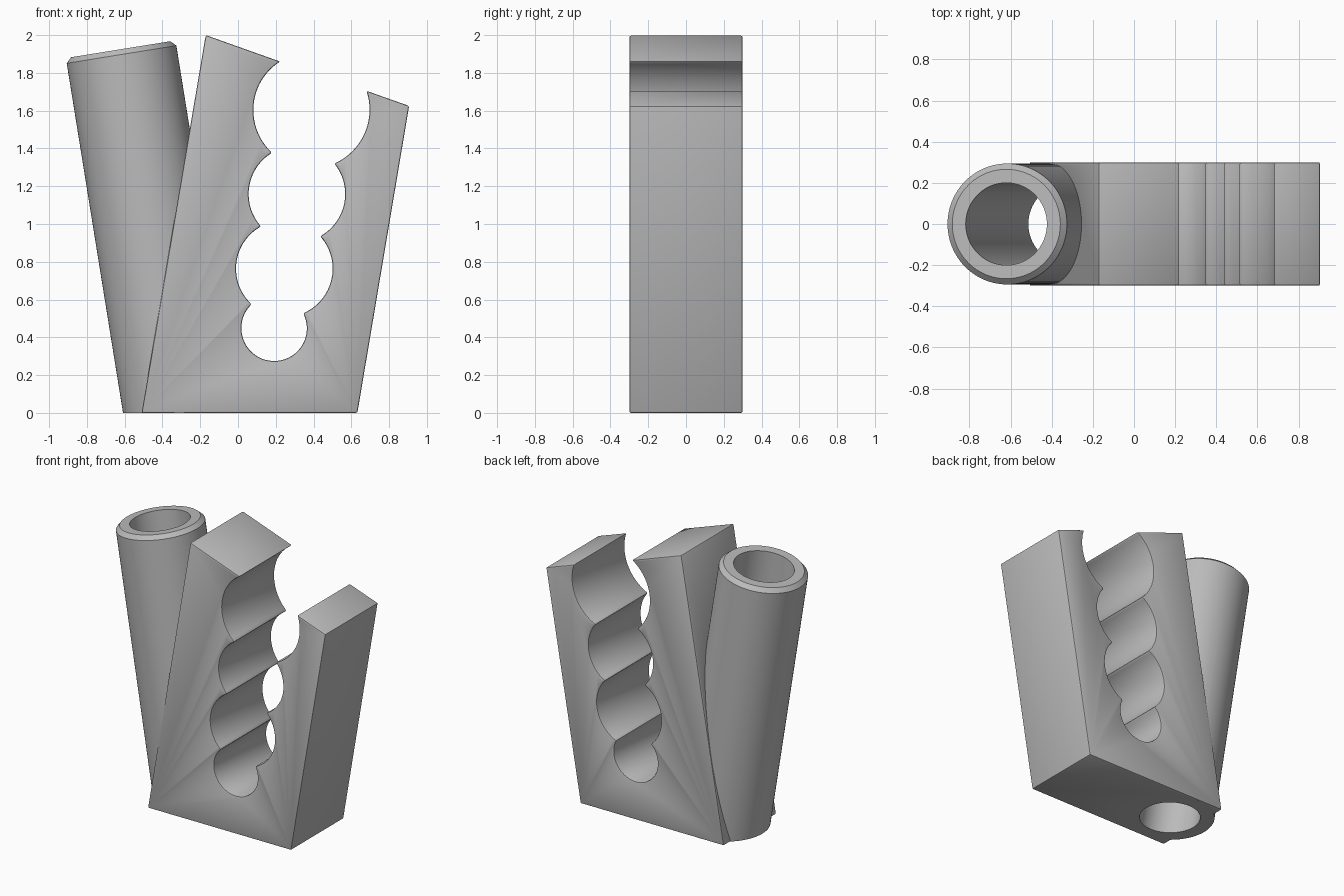
import bpy, bmesh, math
from mathutils import Vector, Matrix

cube = bpy.data.objects.get("Cube")
if cube:
    bpy.data.objects.remove(cube, do_unlink=True)

HALF_DEPTH = 0.3
TILT = math.atan(0.161)              # lean of the tube towards -x
TUBE_FOOT = Vector((-0.311, 0, 0))   # where the tube axis meets the ground
TUBE_LENGTH = 1.95

grey = bpy.data.materials.new("plain grey")
grey.use_nodes = True
colour = (0.5, 0.5, 0.5, 1)
grey.diffuse_color = colour
grey.node_tree.nodes["Principled BSDF"].inputs["Base Color"].default_value = colour


def make_object(name, bm):
    bmesh.ops.recalc_face_normals(bm, faces=bm.faces)
    mesh = bpy.data.meshes.new(name)
    bm.to_mesh(mesh)
    bm.free()
    mesh.materials.append(grey)
    obj = bpy.data.objects.new(name, mesh)
    bpy.context.collection.objects.link(obj)
    return obj


def arc(start, end, centre, steps=22):
    """Points strictly between start and end, clockwise around the centre."""
    cx, cz = centre
    a0 = math.atan2(start[1] - cz, start[0] - cx)
    a1 = math.atan2(end[1] - cz, end[0] - cx)
    sweep = (a0 - a1) % math.tau
    r0, r1 = math.dist(start, centre), math.dist(end, centre)
    points = []
    for i in range(1, steps):
        t = i / steps
        r = r0 + (r1 - r0) * t
        points.append((cx + r * math.cos(a0 - sweep * t), cz + r * math.sin(a0 - sweep * t)))
    return points


def lathe(name, profile, steps=96):
    """Closed solid of revolution on the tilted tube axis, from (radius, height) pairs."""
    bm = bmesh.new()
    rings = [[bm.verts.new((r * math.cos(math.tau * i / steps),
                            r * math.sin(math.tau * i / steps), h)) for i in range(steps)]
             for r, h in profile]
    for low, high in zip(rings, rings[1:]):
        for i in range(steps):
            j = (i + 1) % steps
            bm.faces.new((low[i], low[j], high[j], high[i]))
    bm.faces.new(rings[0][::-1])
    bm.faces.new(rings[-1])
    bm.transform(Matrix.Translation(TUBE_FOOT) @ Matrix.Rotation(-TILT, 4, 'Y'))
    return bm


def apply_modifier(obj, kind, **settings):
    mod = obj.modifiers.new(kind.title(), kind)
    for key, value in settings.items():
        setattr(mod, key, value)
    bpy.context.view_layer.objects.active = obj
    bpy.ops.object.modifier_apply(modifier=mod.name)


def combine(obj, other, operation):
    apply_modifier(obj, 'BOOLEAN', object=other, operation=operation, solver='EXACT')
    bpy.data.objects.remove(other, do_unlink=True)


# Slot of four overlapping round pockets: cusps on each wall, top to bottom
centres = [(0.387, 1.61), (0.312, 1.16), (0.245, 0.767), (0.192, 0.448)]
right_cusps = [(0.68, 1.705), (0.51, 1.32), (0.435, 0.935), (0.345, 0.527)]
left_cusps = [(0.223, 1.86), (0.18, 1.377), (0.122, 0.987), (0.072, 0.575)]

# Block outline, running anticlockwise from the lower left
outline = [(-0.51, 0), (0.632, 0), (0.906, 1.625)]
for i in range(3):
    outline.append(right_cusps[i])
    outline += arc(right_cusps[i], right_cusps[i + 1], centres[i])
outline.append(right_cusps[3])
outline += arc(right_cusps[3], left_cusps[3], centres[3], 44)
for i in (2, 1, 0):
    outline.append(left_cusps[i + 1])
    outline += arc(left_cusps[i + 1], left_cusps[i], centres[i])
outline += [left_cusps[0], (-0.171, 2.0)]

# Block with softened edges
bm = bmesh.new()
face = bm.faces.new([bm.verts.new((x, -HALF_DEPTH, z)) for x, z in outline])
extruded = bmesh.ops.extrude_face_region(bm, geom=[face], use_keep_orig=True)
bmesh.ops.translate(bm, vec=(0, 2 * HALF_DEPTH, 0),
                    verts=[v for v in extruded["geom"] if isinstance(v, bmesh.types.BMVert)])
block = make_object("block_with_tube", bm)
apply_modifier(block, 'BEVEL', width=0.009, segments=2, limit_method='ANGLE',
               angle_limit=math.radians(30))

# Leaning tube with a chamfered rim, trimmed flat at the ground
bm = lathe("tube", [(0.294, -0.3), (0.294, TUBE_LENGTH - 0.028), (0.266, TUBE_LENGTH)])
cut = bmesh.ops.bisect_plane(bm, geom=bm.verts[:] + bm.edges[:] + bm.faces[:],
                             plane_co=(0, 0, 0), plane_no=(0, 0, 1), clear_inner=True)
bmesh.ops.holes_fill(bm, edges=[e for e in cut["geom_cut"] if isinstance(e, bmesh.types.BMEdge)])
combine(block, make_object("tube", bm), 'UNION')

# Bore through the tube and the foot of the block
combine(block, make_object("bore", lathe("bore", [(0.2, -0.4), (0.2, 2.3)])), 'DIFFERENCE')

bpy.ops.object.select_all(action='DESELECT')
block.select_set(True)
bpy.context.view_layer.objects.active = block
bpy.ops.object.shade_smooth_by_angle(angle=math.radians(30))
